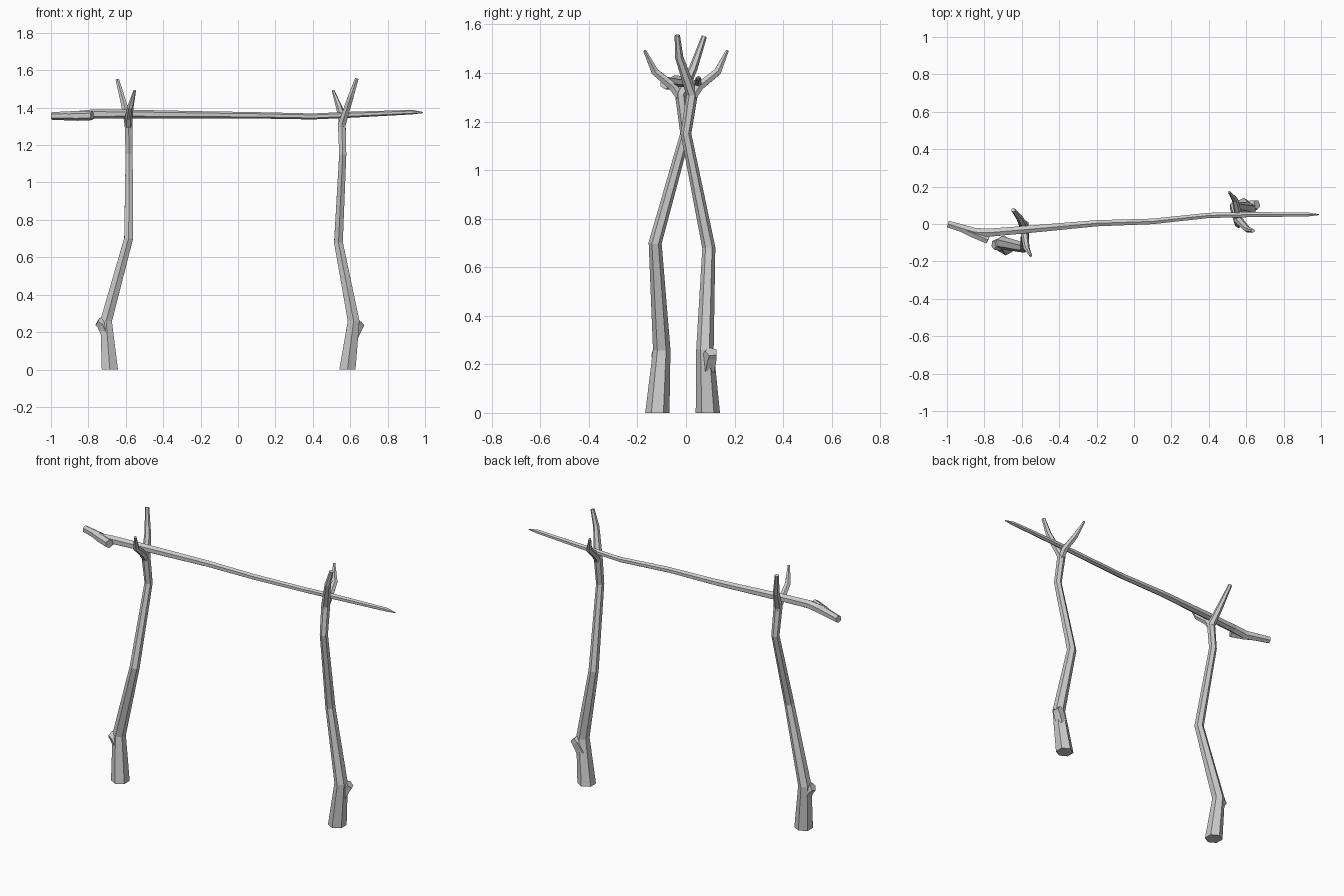
import bpy, bmesh, math
from mathutils import Vector


def tube(name, path, ref, sides=6, flat_start=False):
    """Faceted tapering limb; path = (x, y, z, radius), ref = direction of first corner."""
    bm = bmesh.new()
    pts = [Vector(p[:3]) for p in path]
    ref = Vector(ref)
    rings = []
    for i, p in enumerate(pts):
        a, b = pts[max(i - 1, 0)], pts[min(i + 1, len(pts) - 1)]
        t = (b - a).normalized()
        if 0 < i < len(pts) - 1:
            t = ((p - a).normalized() + (b - p).normalized()).normalized()
        if flat_start and i == 0:
            t = Vector((0, 0, 1))
        u = (ref - t * ref.dot(t)).normalized()
        v = t.cross(u)
        r = path[i][3]
        ring = []
        for k in range(sides):
            ang = 2 * math.pi * k / sides
            ring.append(bm.verts.new(p + r * (u * math.cos(ang) + v * math.sin(ang))))
        rings.append(ring)
    for lo, hi in zip(rings, rings[1:]):
        for k in range(sides):
            n = (k + 1) % sides
            bm.faces.new((lo[k], lo[n], hi[n], hi[k]))
    bm.faces.new(rings[0][::-1])
    bm.faces.new(rings[-1])
    bmesh.ops.recalc_face_normals(bm, faces=bm.faces)
    me = bpy.data.meshes.new(name)
    bm.to_mesh(me)
    bm.free()
    ob = bpy.data.objects.new(name, me)
    bpy.context.collection.objects.link(ob)
    return ob


FRONT, UP = (0, -1, 0), (0, 0, 1)

# Left forked post: trunk with main prong, side prong, cut knot
tube("left_post", [(-.685, -.118, 0, .05), (-.705, -.1, .26, .036), (-.585, -.127, .70, .027),
                   (-.582, -.002, 1.15, .022), (-.585, -.022, 1.31, .024),
                   (-.61, .03, 1.42, .018), (-.645, .075, 1.55, .011)], FRONT, flat_start=True)
tube("left_side_prong", [(-.585, -.015, 1.29, .02), (-.585, -.055, 1.345, .02),
                         (-.575, -.128, 1.405, .017), (-.552, -.17, 1.492, .007)], (1, 0, 0))
tube("left_knot", [(-.70, -.105, .19, .034), (-.728, -.11, .245, .032), (-.75, -.112, .258, .025)],
     FRONT, sides=5)

# Right forked post
tube("right_post", [(.585, .09, 0, .05), (.618, .078, .26, .036), (.537, .094, .68, .027),
                    (.56, .0, 1.15, .022), (.555, .025, 1.31, .024),
                    (.605, -.028, 1.465, .017), (.635, -.036, 1.555, .011)], FRONT, flat_start=True)
tube("right_side_prong", [(.555, .018, 1.29, .02), (.557, .055, 1.345, .02),
                          (.54, .13, 1.405, .017), (.508, .17, 1.492, .007)], (1, 0, 0))
tube("right_knot", [(.612, .09, .18, .034), (.64, .1, .235, .032), (.657, .104, .252, .026)],
     FRONT, sides=5)

# Crossbar resting in the forks, with a cut stub near its thick end
tube("crossbar", [(-.995, .0, 1.355, .021), (-.85, -.044, 1.357, .026), (-.77, -.046, 1.366, .025),
                  (-.58, -.03, 1.366, .023), (-.2, .004, 1.362, .019), (.1, .014, 1.359, .017),
                  (.4, .046, 1.353, .016), (.6, .05, 1.362, .016), (.93, .051, 1.376, .012),
                  (.99, .05, 1.374, .003)], UP)
tube("crossbar_stub", [(-.94, -.018, 1.355, .018), (-.86, -.05, 1.356, .026),
                       (-.78, -.085, 1.358, .025)], UP)
